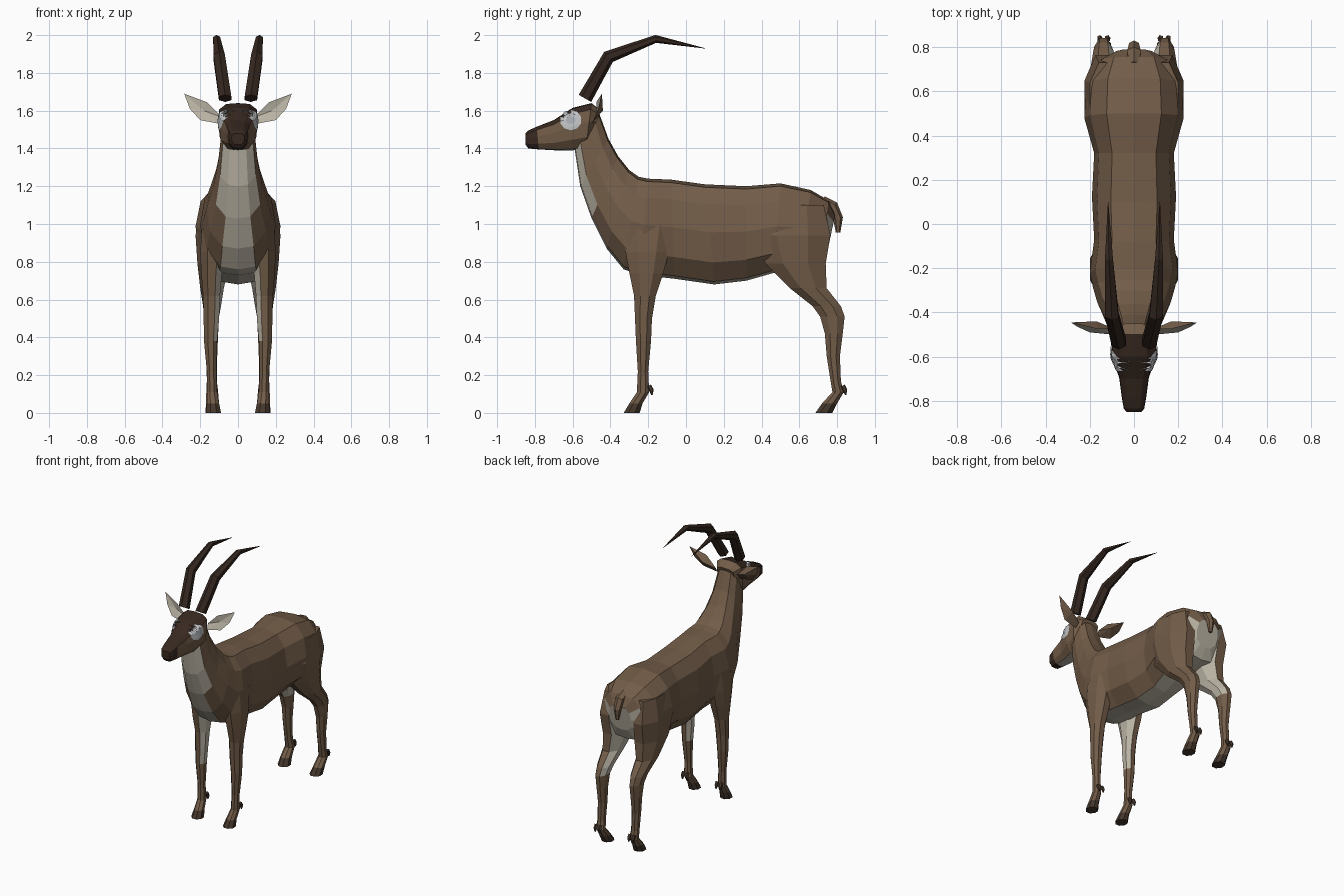
import bpy, bmesh, math
from mathutils import Vector
from mathutils.bvhtree import BVHTree

if "Cube" in bpy.data.objects:
    bpy.data.objects.remove(bpy.data.objects["Cube"])


def material(name, r, g, b):
    m = bpy.data.materials.new(name)
    m.use_nodes = True
    m.diffuse_color = (r, g, b, 1)
    m.node_tree.nodes["Principled BSDF"].inputs["Base Color"].default_value = (r, g, b, 1)
    return m


MATS = [material("brown coat", 0.17, 0.108, 0.065),
        material("cream fur", 0.49, 0.45, 0.37),
        material("dark face", 0.04, 0.022, 0.015),
        material("horn", 0.035, 0.02, 0.014),
        material("hoof", 0.06, 0.038, 0.025),
        material("eye patch", 0.55, 0.56, 0.57),
        material("eye", 0.42, 0.45, 0.48)]
COAT, CREAM, FACE, HORN, HOOF, PATCH, EYE = range(7)


def finish(name, bm, paint, mirrored):
    """Colour the faces by a rule and make the object."""
    bmesh.ops.recalc_face_normals(bm, faces=bm.faces)
    for f in bm.faces:
        f.material_index = paint(f.calc_center_median(), f.normal)
    mesh = bpy.data.meshes.new(name)
    bm.to_mesh(mesh)
    bm.free()
    for m in MATS:
        mesh.materials.append(m)
    ob = bpy.data.objects.new(name, mesh)
    bpy.context.collection.objects.link(ob)
    if mirrored:
        mod = ob.modifiers.new("Mirror", 'MIRROR')
        mod.use_mirror_merge = False
    return ob


def loft(name, rings, paint, mirrored=False):
    """Skin a list of vertex rings and cap both ends."""
    bm = bmesh.new()
    rows = [[bm.verts.new(p) for p in ring] for ring in rings]
    n = len(rows[0])
    for a, b in zip(rows, rows[1:]):
        for i in range(n):
            j = (i + 1) % n
            bm.faces.new((a[i], a[j], b[j], b[i]))
    bm.faces.new(rows[0])
    bm.faces.new(rows[-1])
    return finish(name, bm, paint, mirrored)


def section(half, ty, tz, by, bz, width):
    """Symmetric ring from a top point to a bottom point, after a half outline."""
    top, bottom = Vector((0, ty, tz)), Vector((0, by, bz))
    right = [top.lerp(bottom, t) + Vector((x * width, 0, 0)) for x, t in half]
    left = [Vector((-p.x, p.y, p.z)) for p in right[-2:0:-1]]
    return right + left


# Body and neck
BARREL = [(0, 0), (.55, .03), (.88, .2), (1, .48), (.9, .78), (.5, .97), (0, 1)]
spine = [(.79, 1.05, .75, .86, .09), (.755, 1.125, .71, .78, .165),
         (.66, 1.18, .60, .76, .215), (.50, 1.215, .46, .74, .225),
         (.32, 1.20, .32, .70, .18), (.10, 1.21, .15, .68, .19),
         (-.08, 1.235, -.06, .71, .18), (-.20, 1.24, -.24, .73, .20),
         (-.25, 1.25, -.33, .76, .185), (-.30, 1.285, -.42, .87, .165),
         (-.36, 1.36, -.50, 1.03, .13), (-.41, 1.45, -.56, 1.20, .105),
         (-.45, 1.56, -.59, 1.40, .088), (-.47, 1.61, -.56, 1.50, .08)]


def paint_body(c, n):
    belly = n.z < -.75 and c.z < .8
    throat = c.y < -.25 and n.y < -.55 and abs(c.x) < .085
    rump = c.y > .69 and n.y > .4 and c.z < 1.02
    return CREAM if belly or throat or rump else COAT


loft("body", [section(BARREL, *s) for s in spine], paint_body)

# Head
SKULL = [(0, 0), (.6, .02), (.95, .14), (1, .42), (.92, .75), (.55, .97), (0, 1)]
skull = [(-.45, 1.60, -.50, 1.47, .07), (-.50, 1.64, -.53, 1.40, .105),
         (-.60, 1.615, -.60, 1.39, .10), (-.70, 1.55, -.69, 1.39, .067),
         (-.79, 1.515, -.78, 1.395, .055), (-.835, 1.495, -.835, 1.40, .046),
         (-.85, 1.48, -.85, 1.42, .034)]


def paint_head(c, n):
    if c.y < -.8 or (n.z > .35 and c.y < -.49):
        return FACE
    return CREAM if n.z < -.8 else COAT


head = loft("head", [section(SKULL, *s) for s in skull], paint_head)

# Eyes: thin discs laid on the sides of the head
tree = BVHTree.FromPolygons([v.co for v in head.data.vertices],
                            [p.vertices for p in head.data.polygons])


def eye_disc(name, ry, rz, lift, mat):
    bm = bmesh.new()
    bmesh.ops.create_circle(bm, cap_ends=True, cap_tris=True, segments=10, radius=1)
    bmesh.ops.subdivide_edges(bm, edges=bm.edges[:], cuts=2, use_grid_fill=True)
    for v in bm.verts:
        y, z = -.61 + v.co.x * ry, 1.55 + v.co.y * rz
        hit = tree.ray_cast(Vector((1, y, z)), Vector((-1, 0, 0)))[0]
        v.co = Vector(((hit.x if hit else .07) + lift, y, z))
    return finish(name, bm, lambda c, n: mat, True)


eye_disc("eye_patches", .058, .054, .005, PATCH)
eye_disc("eyes", .026, .02, .009, EYE)

# Ears: leaf shapes, cream inside and brown behind
bm = bmesh.new()
leaf = [(.085, -.475, 1.565), (.165, -.475, 1.645), (.285, -.445, 1.69),
        (.255, -.465, 1.61), (.20, -.49, 1.55), (.095, -.50, 1.53)]
rim = [bm.verts.new(p) for p in leaf]
front, back = bm.verts.new((.18, -.468, 1.60)), bm.verts.new((.17, -.44, 1.60))
for a, b in zip(rim, rim[1:] + rim[:1]):
    bm.faces.new((a, b, front))
    bm.faces.new((b, a, back))
finish("ears", bm, lambda c, n: CREAM if n.y < 0 else COAT, True)


def tube(name, path, sides, mat, mirrored):
    """Tapered tube through (x, y, z, radius) points."""
    pts = [Vector(p[:3]) for p in path]
    rings = []
    for i, p in enumerate(pts):
        along = (pts[min(i + 1, len(pts) - 1)] - pts[max(i - 1, 0)]).normalized()
        side = Vector((1, 0, 0))
        up = along.cross(side).normalized()
        turns = [math.tau * (k + .5) / sides for k in range(sides)]
        rings.append([p + (side * math.cos(t) + up * math.sin(t)) * path[i][3] for t in turns])
    return loft(name, rings, lambda c, n: mat, mirrored)


# Horns and tail
tube("horns", [(.068, -.535, 1.665, .038), (.10, -.41, 1.885, .035),
               (.113, -.16, 1.98, .021), (.117, .10, 1.93, .001)], 6, HORN, True)
tube("tail", [(0, .72, 1.12, .03), (0, .775, 1.09, .034),
              (0, .805, 1.03, .026), (0, .805, .955, .012)], 6, COAT, False)


# Legs
def leg(name, levels, cream_from):
    rings = []
    for y0, y1, z, x0, x1 in levels:
        ring = []
        for k in range(8):
            t = math.tau * (k + .5) / 8
            ring.append(Vector(((x0 + x1) / 2 + (x1 - x0) * .54 * math.cos(t),
                                (y0 + y1) / 2 + (y1 - y0) * .54 * math.sin(t), z)))
        rings.append(ring)

    def paint(c, n):
        if c.z < .06:
            return HOOF
        inner = n.x < -.45 or (n.y > .5 and c.x < .13 and c.z > .62)
        return CREAM if inner and c.z > cream_from else COAT
    loft(name, rings, paint, True)


leg("front_legs", [(-.33, -.06, 1.0, .06, .19), (-.32, -.09, .85, .07, .20),
                   (-.30, -.12, .74, .085, .195), (-.275, -.16, .62, .095, .185),
                   (-.27, -.18, .50, .10, .182), (-.265, -.185, .38, .11, .18),
                   (-.255, -.20, .22, .115, .165), (-.26, -.195, .11, .11, .165),
                   (-.30, -.23, .05, .10, .165), (-.33, -.245, 0, .09, .17)], .4)
leg("hind_legs", [(.42, .73, 1.10, .06, .20), (.36, .765, .94, .05, .225),
                  (.42, .74, .79, .045, .215), (.55, .745, .66, .075, .20),
                  (.67, .82, .565, .09, .185), (.71, .84, .51, .10, .18),
                  (.735, .83, .42, .105, .175), (.745, .815, .30, .11, .168),
                  (.765, .82, .17, .112, .165), (.775, .835, .11, .105, .168),
                  (.72, .80, .05, .10, .17), (.685, .775, 0, .09, .172)], .52)

# Dewclaws
for label, y in (("front", -.195), ("hind", .83)):
    for x in (.12, .155):
        tube(label + "_dewclaws", [(x, y, .145, .012), (x, y + .012, .12, .013),
                                   (x, y + .015, .095, .004)], 5, HOOF, True)
